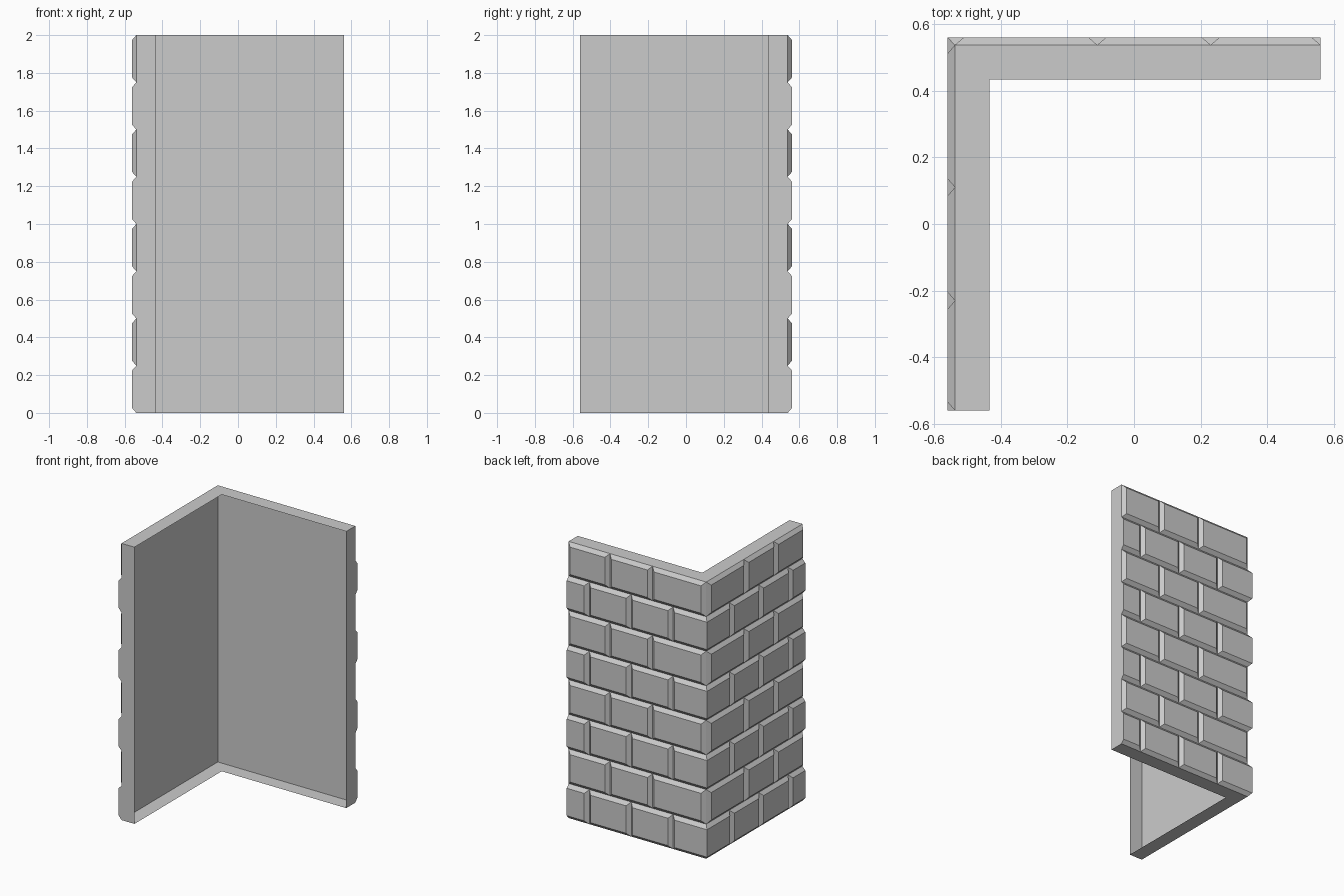
import bpy, bmesh
from mathutils import Vector

cube = bpy.data.objects.get("Cube")
if cube:
    bpy.data.objects.remove(cube, do_unlink=True)

EDGE = 0.561              # outer extent in x and y
RELIEF = 0.0225           # how far bricks stand out
BASE = EDGE - RELIEF      # outer plane of the wall shell
INNER = 0.435             # inner edge of the wall shell
BEVEL = 0.026             # width of each sloped brick edge
ROWS, HEIGHT = 8, 2.0
LENGTH = BASE + EDGE      # run from the corner to the free end
JOINTED = [0, 0.428, 0.769, LENGTH]            # course with a joint at the corner
WRAPPED = [0, 0.264, 0.599, 0.934, LENGTH]     # course running round the corner

stone = bpy.data.materials.new("grey stone")
stone.use_nodes = True
colour = (0.6, 0.6, 0.6, 1)
stone.diffuse_color = colour
stone.node_tree.nodes["Principled BSDF"].inputs["Base Color"].default_value = colour


def finish(name, bm):
    mesh = bpy.data.meshes.new(name)
    bm.to_mesh(mesh)
    bm.free()
    mesh.materials.append(stone)
    obj = bpy.data.objects.new(name, mesh)
    bpy.context.collection.objects.link(obj)


def on_back(u, h, z):
    return Vector((u - BASE, BASE + h, z))


def on_side(u, h, z):
    return Vector((-BASE - h, BASE - u, z))


def brick(bm, place, u0, u1, z0, z1, inset0, inset1):
    """Bevelled brick without a hidden back; a negative inset mitres the corner."""
    low = [(u0, z0), (u1, z0), (u1, z1), (u0, z1)]
    a, b = u0 + inset0, u1 - inset1
    c, d = z0 + BEVEL, z1 - BEVEL
    top = [(a, c), (b, c), (b, d), (a, d)]
    base = [bm.verts.new(place(u, 0, z)) for u, z in low]
    face = [bm.verts.new(place(u, RELIEF, z)) for u, z in top]
    centre = place((u0 + u1) / 2, 0, (z0 + z1) / 2)
    made = [bm.faces.new(face)]
    for i in range(4):
        if i == 3 and inset0 < 0:
            continue
        j = (i + 1) % 4
        made.append(bm.faces.new((base[i], base[j], face[j], face[i])))
    for f in made:
        f.normal_update()
        if f.normal.dot(f.calc_center_median() - centre) < 0:
            f.normal_flip()


# L-shaped wall shell, open on its two inner sides
bm = bmesh.new()
plan = [(-BASE, BASE), (-BASE, -EDGE), (-INNER, -EDGE),
        (-INNER, INNER), (EDGE, INNER), (EDGE, BASE)]
floor = bm.faces.new([bm.verts.new((x, y, 0)) for x, y in plan])
grown = bmesh.ops.extrude_face_region(bm, geom=[floor])["geom"]
bmesh.ops.translate(bm, vec=(0, 0, HEIGHT),
                    verts=[v for v in grown if isinstance(v, bmesh.types.BMVert)])
bmesh.ops.recalc_face_normals(bm, faces=bm.faces)
inner_corner = Vector((-INNER, INNER))
open_sides = [f for f in bm.faces if abs(f.normal.z) < 0.5
              and any((v.co.xy - inner_corner).length < 0.001 for v in f.verts)]
bmesh.ops.delete(bm, geom=open_sides, context='FACES')
finish("wall_shell", bm)

# Staggered brick courses on both outer faces
row_height = HEIGHT / ROWS
for name, place in (("back_bricks", on_back), ("side_bricks", on_side)):
    bm = bmesh.new()
    for row in range(ROWS):
        jointed = row % 2 == 1
        joints = JOINTED if jointed else WRAPPED
        for u0, u1 in zip(joints, joints[1:]):
            start = -RELIEF if u0 == 0 and not jointed else BEVEL
            stop = 0 if u1 == LENGTH and not jointed else BEVEL
            brick(bm, place, u0, u1, row * row_height, (row + 1) * row_height,
                  start, stop)
    finish(name, bm)
